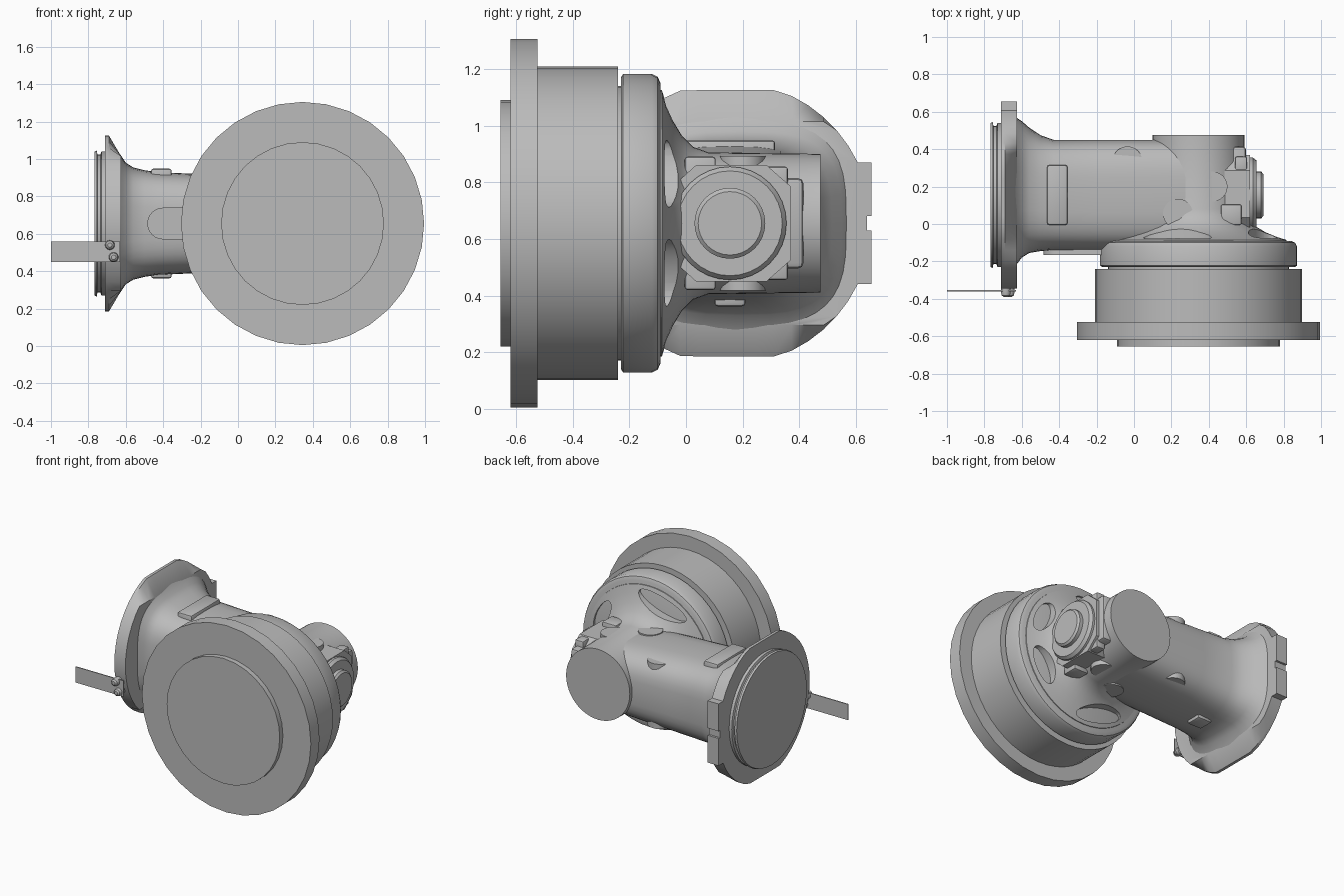
import bpy, bmesh
from math import sin, cos, pi, radians, copysign

cube = bpy.data.objects.get("Cube")
if cube:
    bpy.data.objects.remove(cube)

# Single cast metal colour
metal = bpy.data.materials.new("cast_grey")
metal.use_nodes = True
GREY = (0.5, 0.5, 0.5, 1)
metal.diffuse_color = GREY
metal.node_tree.nodes["Principled BSDF"].inputs["Base Color"].default_value = GREY

MID = 0.655          # height of both main axes
DRUM_X = 0.345       # drum axis
ARM_Y = 0.155        # arm axis


def smooth(ob):
    bpy.ops.object.select_all(action='DESELECT')
    ob.select_set(True)
    bpy.context.view_layer.objects.active = ob
    bpy.ops.object.shade_smooth_by_angle(angle=radians(35))


def finish(name, bm):
    bmesh.ops.recalc_face_normals(bm, faces=bm.faces[:])
    me = bpy.data.meshes.new(name)
    bm.to_mesh(me)
    bm.free()
    ob = bpy.data.objects.new(name, me)
    bpy.context.collection.objects.link(ob)
    me.materials.append(metal)
    smooth(ob)
    return ob


def loft(name, rings):
    """Skin a list of equal point rings and cap both ends."""
    bm = bmesh.new()
    vs = [[bm.verts.new(p) for p in ring] for ring in rings]
    n = len(vs[0])
    for a, b in zip(vs, vs[1:]):
        for i in range(n):
            j = (i + 1) % n
            bm.faces.new((a[i], a[j], b[j], b[i]))
    bm.faces.new(vs[0])
    bm.faces.new(vs[-1])
    return finish(name, bm)


def place(axis, t, u, v):
    return {'x': (t, u, v), 'y': (u, t, v), 'z': (u, v, t)}[axis]


def lathe(name, axis, centre, profile, n=32):
    """Turn (position, radius) pairs about a line along the axis."""
    return loft(name, [[place(axis, t, centre[0] + r * cos(2 * pi * i / n),
                              centre[1] + r * sin(2 * pi * i / n))
                        for i in range(n)] for t, r in profile])


def box(name, lo, hi, bevel=0.0):
    bm = bmesh.new()
    bmesh.ops.create_cube(bm, size=1)
    for v in bm.verts:
        v.co = [(l + h) / 2 + c * (h - l) for l, h, c in zip(lo, hi, v.co)]
    if bevel:
        bmesh.ops.bevel(bm, geom=bm.edges[:], offset=bevel, segments=2,
                        profile=0.5, affect='EDGES')
    return finish(name, bm)


# Drum: flange, front cap, barrel, groove and rounded rear ring
AXIS = (DRUM_X, MID)
lathe("front_cap", 'y', AXIS, [(-0.655, 0.435), (-0.60, 0.435)])
lathe("drum_flange", 'y', AXIS, [(-0.62, 0.65), (-0.525, 0.65)])
lathe("drum_barrel", 'y', AXIS, [(-0.54, 0.553), (-0.24, 0.553)], 48)
lathe("drum_groove", 'y', AXIS, [(-0.25, 0.485), (-0.2, 0.485)], 48)
lathe("rear_ring", 'y', AXIS, [(-0.23, 0.515), (-0.222, 0.527), (-0.12, 0.527),
                               (-0.1, 0.517), (-0.09, 0.495)], 48)

# Flared housing behind the drum, with four pockets cut down to the ring
housing = lathe("flared_housing", 'y', AXIS,
                [(-0.12, 0.475), (-0.085, 0.47), (-0.07, 0.42), (-0.045, 0.36),
                 (-0.015, 0.31), (0.025, 0.27), (0.08, 0.25), (0.475, 0.245)], 48)
for angle, half_len in ((107, 0.19), (27, 0.13), (-27, 0.13), (-107, 0.19)):
    a = radians(angle)
    cx, cz = DRUM_X + 0.385 * cos(a), MID + 0.385 * sin(a)
    oval = []
    for i in range(24):
        s = 2 * pi * i / 24
        r, t = 0.055 * cos(s), half_len * sin(s)
        oval.append((cx + r * cos(a) - t * sin(a), cz + r * sin(a) + t * cos(a)))
    cutter = loft("pocket_cutter", [[(x, y, z) for x, z in oval] for y in (-0.2, 0.3)])
    cutter.hide_render = True
    mod = housing.modifiers.new("pocket", 'BOOLEAN')
    mod.operation = 'DIFFERENCE'
    mod.solver = 'EXACT'
    mod.object = cutter
    bpy.context.view_layer.objects.active = housing
    bpy.ops.object.modifier_apply(modifier=mod.name)
    bpy.data.objects.remove(cutter)
smooth(housing)


# Arm: rounded square sections that flare into the side flange
def arm_section(x, y0, y1, half, n=40, power=3.2):
    ring = []
    for i in range(n):
        c, s = cos(2 * pi * i / n), sin(2 * pi * i / n)
        ring.append((x, (y0 + y1) / 2 + (y1 - y0) / 2 * copysign(abs(c) ** (2 / power), c),
                     MID + half * copysign(abs(s) ** (2 / power), s)))
    return ring


loft("arm", [arm_section(*s) for s in (
    (-0.66, -0.25, 0.59, 0.41), (-0.63, -0.22, 0.57, 0.37), (-0.6, -0.18, 0.55, 0.325),
    (-0.56, -0.155, 0.515, 0.3), (-0.5, -0.145, 0.475, 0.285), (-0.43, -0.14, 0.45, 0.275),
    (-0.2, -0.14, 0.45, 0.264), (0.1, -0.14, 0.45, 0.25), (0.34, -0.12, 0.45, 0.235))])

# Side flange: disc trimmed flat above and below, with a notched rear tab
outline = []
start = 25.5
for i in range(41):
    a = radians(start + (360 - 2 * start) * i / 40)
    outline.append((0.5 * cos(a), max(-0.47, min(0.47, 0.5 * sin(a)))))
outline += [(0.5, -0.215), (0.5, -0.025), (0.485, -0.025),
            (0.485, 0.025), (0.5, 0.025), (0.5, 0.215)]
loft("side_flange", [[(x, ARM_Y + y, MID + max(-lim, min(lim, z))) for y, z in outline]
                     for x, lim in ((-0.71, 0.47), (-0.69, 0.47), (-0.625, 0.36))])
lathe("side_spigot", 'x', (ARM_Y, MID),
      [(-0.69, 0.385), (-0.73, 0.385), (-0.735, 0.37), (-0.752, 0.37),
       (-0.755, 0.39), (-0.768, 0.385)], 40)

# Thin tag plate with two screws
box("tag_plate", (-1, -0.36, 0.45), (-0.63, -0.353, 0.56))
for x, z in ((-0.685, 0.54), (-0.665, 0.475)):
    lathe("tag_screw", 'y', (x, z), [(-0.39, 0.012), (-0.382, 0.022),
                                     (-0.365, 0.026), (-0.33, 0.026)], 16)

# Right end: chamfered pad, end block and stepped cap
pad = [(-0.225, -0.11), (-0.225, 0.11), (-0.12, 0.205), (0.13, 0.205),
       (0.215, 0.13), (0.215, -0.13), (0.13, -0.205), (-0.12, -0.205)]
loft("end_pad", [[(x, ARM_Y + y, MID + z) for y, z in pad] for x in (0.35, 0.62)])
box("end_block", (0.4, -0.03, 0.495), (0.6, 0.415, 0.815), 0.02)
lathe("end_cap", 'x', (ARM_Y, MID), [(0.6, 0.2), (0.635, 0.2), (0.655, 0.185),
                                     (0.655, 0.125), (0.68, 0.125), (0.692, 0.112)])

# Bosses and pads repeated above and below
for side, label in ((1, "top"), (-1, "bottom")):
    def span(a, b):
        return sorted((MID + side * a, MID + side * b))

    def boss(name, x, y, r, top):
        lathe(label + name, 'z', (x, y), [(MID, r), (MID + side * top, r)], 24)

    boss("_edge_boss", -0.035, 0.335, 0.08, 0.225)
    boss("_port", 0.235, 0.055, 0.08, 0.25)
    boss("_plug", 0.42, 0.2, 0.08, 0.238)
    lo, hi = span(0.1, 0.235)
    box(label + "_square_lug", (0.465, -0.005, lo), (0.575, 0.105, hi), 0.01)
    lo, hi = span(0.1, 0.2)
    box(label + "_corner_lug", (0.54, 0.27, lo), (0.605, 0.36, hi), 0.01)
    lo, hi = span(0.2, 0.293)
    y0, y1 = (-0.005, 0.315) if side > 0 else (0.1, 0.21)
    box(label + "_arm_pad", (-0.465, y0, lo), (-0.355, y1, hi), 0.012)

# Long rounded pad on the front of the arm
capsule = [(-0.4 + 0.085 * cos(radians(a)), 0.085 * sin(radians(a)))
           for a in range(90, 271, 15)] + [(-0.1, -0.085), (-0.1, 0.085)]
loft("front_arm_pad", [[(x, y, MID + z) for x, z in capsule] for y in (-0.165, -0.1)])
